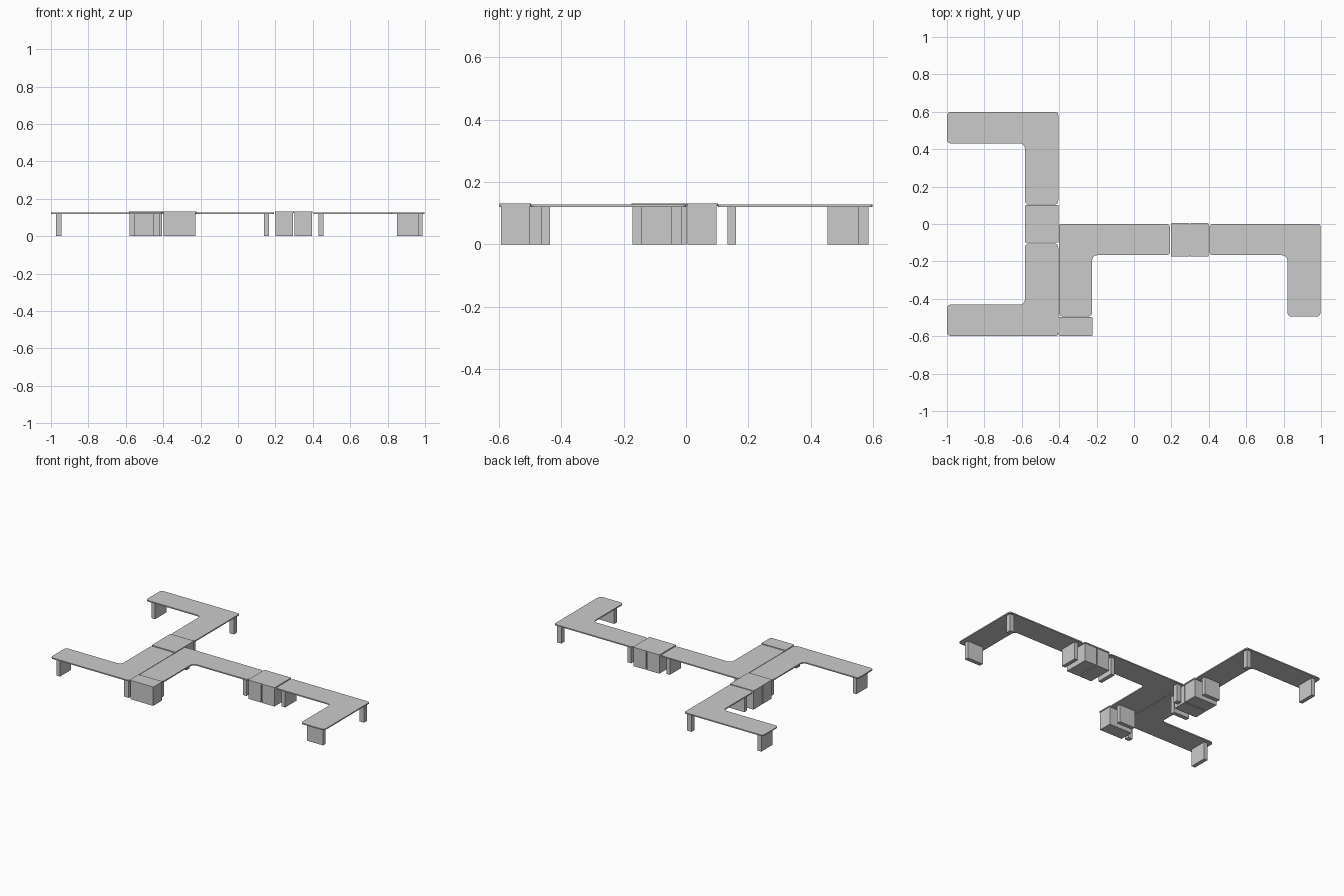
import bpy, bmesh, math
from mathutils import Vector

if "Cube" in bpy.data.objects:
    bpy.data.objects.remove(bpy.data.objects["Cube"])

grey = bpy.data.materials.new("light grey")
grey.diffuse_color = (0.6, 0.6, 0.6, 1)
grey.use_nodes = True
grey.node_tree.nodes["Principled BSDF"].inputs["Base Color"].default_value = grey.diffuse_color


def rounded(corners):
    """Outline from (x, y, radius) corners, each replaced by an arc."""
    pts = []
    n = len(corners)
    for i, (x, y, r) in enumerate(corners):
        p = Vector((x, y))
        a = (Vector(corners[i - 1][:2]) - p).normalized()
        b = (Vector(corners[(i + 1) % n][:2]) - p).normalized()
        c = p + (a + b) * r
        steps = 5
        for k in range(steps + 1):
            t = k / steps * math.pi / 2
            pts.append(c - b * r * math.cos(t) - a * r * math.sin(t))
    return pts


def slab(name, outline, z0, z1):
    """Flat-sided solid extruded from an outline."""
    bm = bmesh.new()
    face = bm.faces.new([bm.verts.new((x, y, z0)) for x, y in outline])
    ext = bmesh.ops.extrude_face_region(bm, geom=[face], use_keep_orig=True)
    for v in ext["geom"]:
        if isinstance(v, bmesh.types.BMVert):
            v.co.z = z1
    bmesh.ops.recalc_face_normals(bm, faces=bm.faces)
    mesh = bpy.data.meshes.new(name)
    bm.to_mesh(mesh)
    bm.free()
    mesh.materials.append(grey)
    ob = bpy.data.objects.new(name, mesh)
    bpy.context.collection.objects.link(ob)
    return ob


def box(name, x0, x1, y0, y1, z0, z1):
    return slab(name, [(x0, y0), (x1, y0), (x1, y1), (x0, y1)], z0, z1)


TOP_LOW, TOP_HIGH = 0.119, 0.127


def desk(name, cx, cy, sx, sy):
    """L-shaped desk: outer corner at (cx, cy), arms running along sx and sy."""
    long, short, wide_x, wide_y = 0.595, 0.495, 0.167, 0.178

    # worktop
    shape = [(0, 0, 0.014), (long, 0, 0.02), (long, wide_x, 0.02),
             (wide_y, wide_x, 0.028), (wide_y, short, 0.022), (0, short, 0.022)]
    outline = [(cx + sx * x, cy + sy * y) for x, y in rounded(shape)]
    slab(name + "_worktop", outline, TOP_LOW, TOP_HIGH)

    def leg(part, u0, u1, v0, v1):
        xs = sorted((cx + sx * u0, cx + sx * u1))
        ys = sorted((cy + sy * v0, cy + sy * v1))
        box(name + part, *xs, *ys, 0, TOP_LOW)

    # panel legs near both arm ends, post at the outer corner
    leg("_long_arm_panel_leg", 0.54, 0.567, 0.023, 0.144)
    leg("_short_arm_panel_leg", 0.029, 0.149, 0.437, 0.465)
    leg("_corner_post", 0.012, 0.046, 0.013, 0.047)


desk("back_left_desk", -0.405, 0.598, -1, -1)
desk("front_left_desk", -0.405, -0.598, -1, 1)
desk("middle_desk", -0.402, 0.0, 1, -1)
desk("right_desk", 0.998, 0.0, -1, -1)


def pedestal(name, x0, x1, y0, y1):
    """Drawer cabinet with a slightly overhanging rounded cap."""
    g = 0.004
    box(name + "_cabinet", x0 + g, x1 - g, y0 + g, y1 - g, 0, 0.123)
    r = 0.006
    cap = rounded([(x0, y0, r), (x1, y0, r), (x1, y1, r), (x0, y1, r)])
    slab(name + "_cap", cap, 0.123, 0.131)


# cabinets filling the gaps between desks
pedestal("centre_left_pedestal", 0.197, 0.298, -0.175, 0.005)
pedestal("centre_right_pedestal", 0.298, 0.399, -0.175, 0.005)
pedestal("rear_pedestal", -0.583, -0.403, 0.001, 0.102)
pedestal("middle_pedestal", -0.583, -0.403, -0.1, 0.001)
pedestal("front_pedestal", -0.403, -0.222, -0.598, -0.497)
